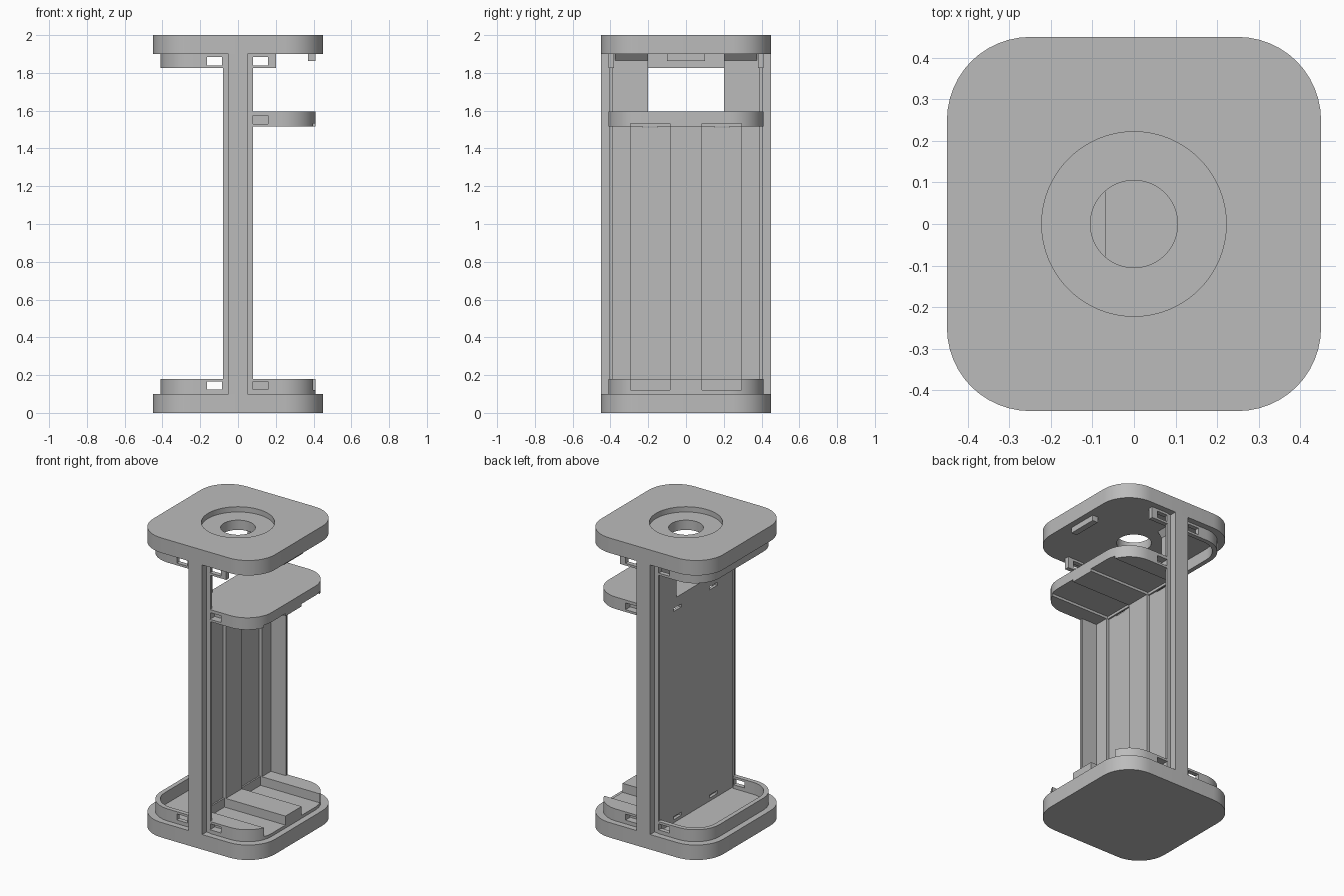
import bpy, bmesh, math

cube = bpy.data.objects.get("Cube")
if cube:
    bpy.data.objects.remove(cube, do_unlink=True)

grey = bpy.data.materials.new("plain grey")
grey.use_nodes = True
COLOUR = (0.5, 0.5, 0.5, 1)
grey.diffuse_color = COLOUR
grey.node_tree.nodes["Principled BSDF"].inputs["Base Color"].default_value = COLOUR


def prism(name, outline, z0, z1):
    """Extrude an xy outline between two heights."""
    bm = bmesh.new()
    face = bm.faces.new([bm.verts.new((x, y, z0)) for x, y in outline])
    out = bmesh.ops.extrude_face_region(bm, geom=[face])
    top = [v for v in out["geom"] if isinstance(v, bmesh.types.BMVert)]
    bmesh.ops.translate(bm, verts=top, vec=(0, 0, z1 - z0))
    bmesh.ops.recalc_face_normals(bm, faces=bm.faces)
    mesh = bpy.data.meshes.new(name)
    bm.to_mesh(mesh)
    bm.free()
    mesh.materials.append(grey)
    ob = bpy.data.objects.new(name, mesh)
    bpy.context.collection.objects.link(ob)
    return ob


def box(name, x, y, z):
    return prism(name, [(x[0], y[0]), (x[1], y[0]), (x[1], y[1]), (x[0], y[1])], *z)


def rounded(half, radius, steps=12):
    c = half - radius
    pts = []
    for q, (sx, sy) in enumerate([(1, 1), (-1, 1), (-1, -1), (1, -1)]):
        for i in range(steps + 1):
            a = math.pi / 2 * (q + i / steps)
            pts.append((sx * c + radius * math.cos(a), sy * c + radius * math.sin(a)))
    return pts


def circle(r, n=64):
    return [(r * math.cos(math.tau * i / n), r * math.sin(math.tau * i / n)) for i in range(n)]


def cut(ob, *cutters):
    """Subtract each cutter, then delete it."""
    for c in cutters:
        c.hide_render = True
        mod = ob.modifiers.new("cut", "BOOLEAN")
        mod.operation, mod.solver, mod.object = "DIFFERENCE", "EXACT", c
        bpy.context.view_layer.objects.active = ob
        bpy.ops.object.modifier_apply(modifier=mod.name)
        bpy.data.objects.remove(c, do_unlink=True)
    return ob


def smooth(ob):
    bpy.ops.object.select_all(action="DESELECT")
    ob.select_set(True)
    bpy.context.view_layer.objects.active = ob
    bpy.ops.object.shade_smooth_by_angle(angle=math.radians(30))


def rim(name, z0, z1):
    """Thin rounded wall with a gap for the posts."""
    return cut(prism(name, rounded(0.41, 0.18), z0, z1),
               prism("inner", rounded(0.38, 0.15), z0 - 0.1, z1 + 0.1),
               box("gap", (-0.08, 0.08), (-1, 1), (z0 - 0.1, z1 + 0.1)))


def troughs(z0, z1):
    return [box("trough", (-0.04, 1), sorted((s * 0.085, s * 0.295)), (z0, z1)) for s in (-1, 1)]


def pockets(z0, z1):
    return [box("pocket", (0.08, 0.16), sorted((s * 0.36, s * 0.5)), (z0, z1)) for s in (-1, 1)]


def half_block(name, z0, z1):
    """Front-to-back rounded block kept on the +x side of the panel."""
    corner = [box("corner", (-1, 0.08), sorted((s * 0.39, s)), (z0 - 0.1, z1 + 0.1)) for s in (-1, 1)]
    return cut(prism(name, rounded(0.41, 0.18), z0, z1),
               box("half", (-1, -0.05), (-1, 1), (z0 - 0.1, z1 + 0.1)), *corner)


# End plates
smooth(prism("base_plate", rounded(0.45, 0.2), 0, 0.1))
smooth(cut(prism("top_plate", rounded(0.45, 0.2), 1.9, 2),
           prism("recess", circle(0.222), 1.965, 2.1),
           prism("hole", circle(0.105), 1.8, 2.1)))

# Posts with wider inner flanges
for s, side in ((-1, "front"), (1, "back")):
    box(side + "_post", (-0.05, 0.05), sorted((s * 0.39, s * 0.45)), (0.1, 1.9))
    box(side + "_flange", (-0.08, 0.08), sorted((s * 0.39, s * 0.405)), (0.1, 1.9))

# Divider panel with an opening at the top and pairs of slots
slots = [box("slot", (-1, 1), (y - 0.04, y + 0.04), z)
         for y in (-0.19, 0.19) for z in ((0.12, 0.14), (1.51, 1.53))]
cut(box("divider_panel", (-0.07, -0.05), (-0.39, 0.39), (0.1, 1.9)),
    box("opening", (-1, 1), (-0.2, 0.2), (1.595, 2.1)), *slots)

# Vertical ribs framing the two channels
for name, y in (("front_rib", (-0.39, -0.295)), ("middle_rib", (-0.085, 0.085)),
                ("back_rib", (0.295, 0.39))):
    box(name, (-0.05, -0.03), y, (0.1, 1.55))

# Flared panel tops
for s, side in ((-1, "front"), (1, "back")):
    flare = box(side + "_panel_flare", (-0.07, -0.05), sorted((s * 0.2, s * 0.375)), (1.865, 1.9))
    for v in flare.data.vertices:
        if v.co.z > 1.88:
            v.co.x += 0.03 if v.co.x > -0.06 else -0.03

# Tray rim on the -x side of the base
smooth(cut(rim("lower_rim", 0.1, 0.18),
           box("other_half", (0, 1), (-1, 1), (0, 1)),
           box("window", (-0.165, -0.085), (-1, 1), (0.125, 0.165))))

# Rim under the top plate, short on the +x side
smooth(cut(rim("upper_rim", 1.825, 1.9),
           box("open_end", (0.2, 1), (-1, 1), (1.7, 2)),
           box("window", (-0.165, -0.085), (-1, 1), (1.84, 1.885)),
           box("window", (0.08, 0.16), (-1, 1), (1.84, 1.885))))
box("top_stop", (0.37, 0.41), (-0.1, 0.1), (1.863, 1.9))

# Lower holder and shelf with facing troughs
smooth(cut(half_block("lower_holder", 0.1, 0.18), *troughs(0.12, 0.3), *pockets(0.125, 0.165)))
smooth(cut(half_block("shelf", 1.515, 1.595), *troughs(1.4, 1.532), *pockets(1.53, 1.575)))
